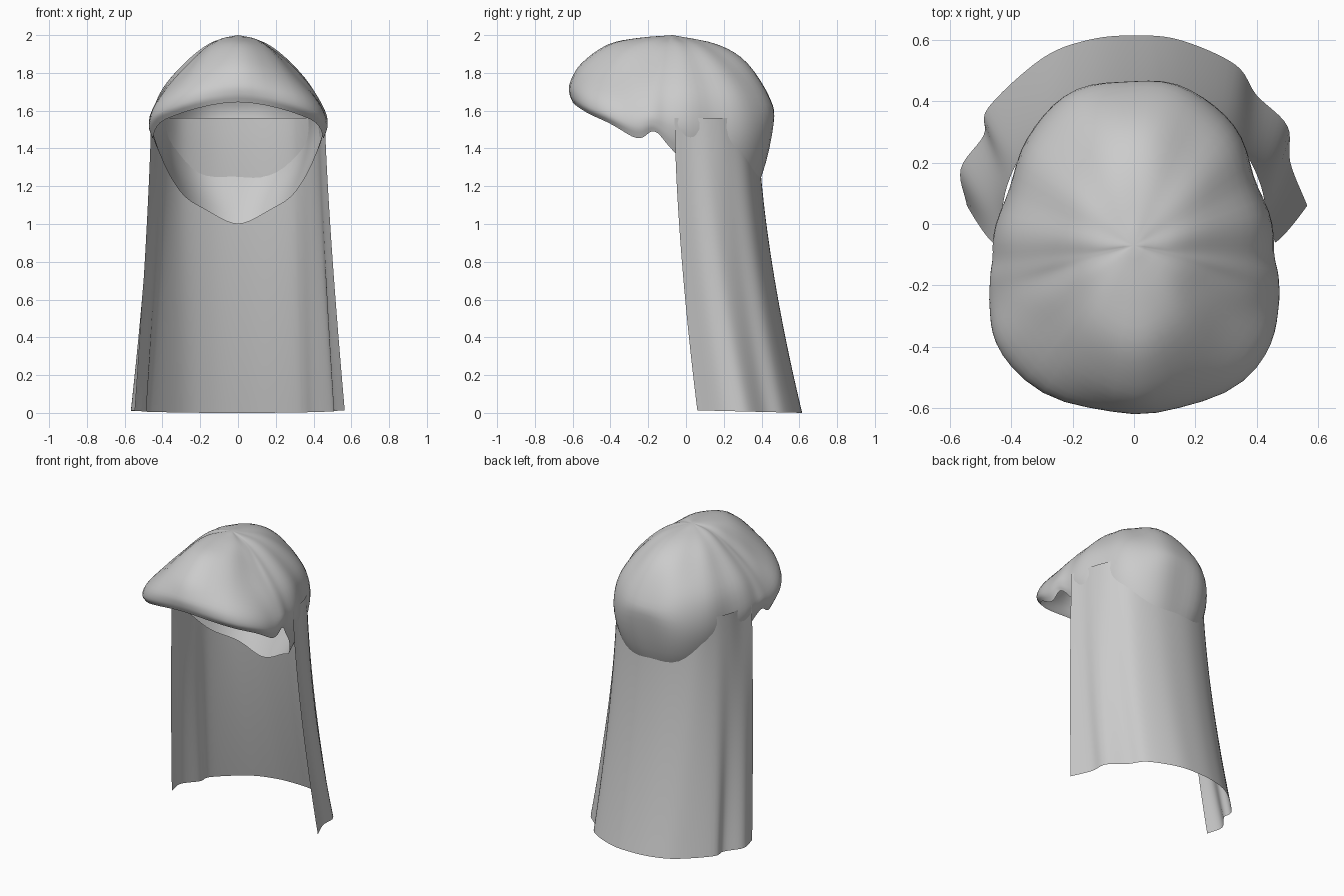
import bpy, math

if "Cube" in bpy.data.objects:
    bpy.data.objects.remove(bpy.data.objects["Cube"])


def spline(keys, u):
    """Catmull-Rom interpolation of a list of tuples, u from 0 to len-1."""
    n = len(keys)
    i = max(0, min(int(u), n - 2))
    t = u - i
    b, c = keys[i], keys[i + 1]
    a = keys[i - 1] if i > 0 else tuple(2 * p - q for p, q in zip(b, c))
    d = keys[i + 2] if i + 2 < n else tuple(2 * q - p for p, q in zip(b, c))
    return tuple(0.5 * (2 * q + (r - p) * t + (2 * p - 5 * q + 4 * r - s) * t * t
                        + (3 * q - p - 3 * r + s) * t ** 3)
                 for p, q, r, s in zip(a, b, c, d))


def make_object(name, verts, faces):
    mesh = bpy.data.meshes.new(name)
    mesh.from_pydata(verts, [], faces)
    mesh.update()
    mesh.shade_smooth()
    obj = bpy.data.objects.new(name, mesh)
    bpy.context.collection.objects.link(obj)
    return obj


# Hair cap: meridians (angle from the front, then radius and height from crown to rim)
CROWN_Y, CROWN_Z = -0.07, 2.0
MERIDIANS = [
    (0, .18, 1.985, .34, 1.95, .48, 1.85, .54, 1.75, .545, 1.69, .53, 1.645),
    (45, .15, 1.975, .27, 1.91, .40, 1.80, .53, 1.68, .565, 1.60, .54, 1.555),
    (67, .15, 1.955, .28, 1.85, .41, 1.72, .49, 1.60, .51, 1.52, .49, 1.455),
    (78, .14, 1.957, .28, 1.85, .405, 1.715, .475, 1.59, .48, 1.53, .465, 1.49),
    (90, .14, 1.96, .28, 1.85, .40, 1.71, .455, 1.57, .45, 1.47, .42, 1.39),
    (120, .17, 1.95, .30, 1.85, .42, 1.69, .455, 1.52, .43, 1.36, .36, 1.18),
    (150, .20, 1.95, .36, 1.84, .49, 1.68, .53, 1.50, .48, 1.28, .36, 1.08),
    (180, .24, 1.95, .40, 1.85, .52, 1.66, .535, 1.53, .47, 1.25, .34, 1.0),
]
ring = [(-m[0],) + m[1:] for m in MERIDIANS[:0:-1]] + MERIDIANS
ring = [(ring[-2][0] - 360,) + ring[-2][1:]] + ring + [(ring[1][0] + 360,) + ring[1][1:]]
COLS, ROWS = 14 * 6, 24
verts, faces = [(0, CROWN_Y, CROWN_Z)], []
for c in range(COLS):
    m = spline(ring, 1 + c * 14 / COLS)
    profile = [(0, CROWN_Z)] + list(zip(m[1::2], m[2::2]))
    a = math.radians(m[0])
    for r in range(1, ROWS + 1):
        rad, z = spline(profile, r * 6 / ROWS)
        # soft strands fading toward crown and rim
        rad += 0.005 * math.sin(11 * a + 1) * math.sin(math.pi * r / ROWS)
        verts.append((rad * math.sin(a), CROWN_Y - rad * math.cos(a), z))
for c in range(COLS):
    p, q = 1 + c * ROWS, 1 + (c + 1) % COLS * ROWS
    faces.append((0, p, q))
    faces += [(p + r, p + r + 1, q + r + 1, q + r) for r in range(ROWS - 1)]
make_object("hair_cap", verts, faces)

# Long hair sheet: plan curves at the top (under the cap) and at the hem
half_top = [(.46, -.06), (.435, .02), (.415, .12), (.37, .22), (.29, .31), (.15, .365)]
top = [(-x, y) for x, y in half_top] + [(0, .38)] + half_top[::-1]
hem = [(-.545, .06), (-.565, .18), (-.49, .29), (-.475, .38), (-.30, .54), (-.15, .60),
       (0, .615), (.15, .60), (.33, .52), (.40, .42), (.50, .32), (.51, .20), (.565, .06)]
COLS, ROWS = 72, 24
verts, faces = [], []
for r in range(ROWS + 1):
    t = r / ROWS
    k = t ** 1.6
    for c in range(COLS + 1):
        u = c * 12 / COLS
        (x0, y0), (x1, y1) = spline(top, u), spline(hem, u)
        y = y0 + (y1 - y0) * k
        z_end = 0.015 * (1 - y1 / .615)
        verts.append((x0 + (x1 - x0) * t ** 1.3, y, 1.56 + (z_end - 1.56) * t))
for r in range(ROWS):
    for c in range(COLS):
        p = r * (COLS + 1) + c
        faces.append((p, p + COLS + 1, p + COLS + 2, p + 1))
make_object("long_hair", verts, faces)
